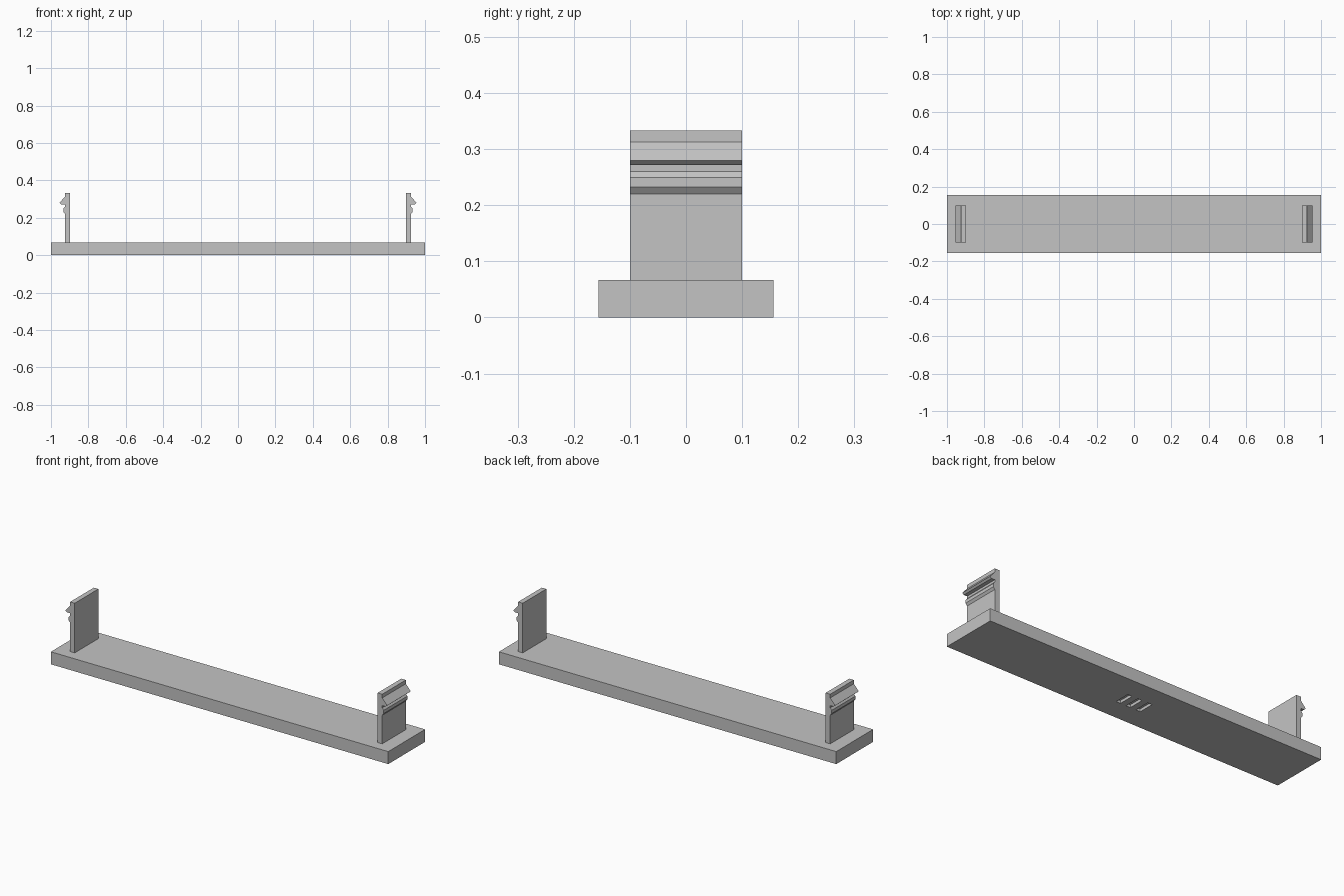
import bpy, bmesh

if "Cube" in bpy.data.objects:
    bpy.data.objects.remove(bpy.data.objects["Cube"])

grey = bpy.data.materials.new("light grey plastic")
grey.diffuse_color = (0.55, 0.55, 0.55, 1)
grey.use_nodes = True
grey.node_tree.nodes["Principled BSDF"].inputs["Base Color"].default_value = grey.diffuse_color


def box(name, x0, x1, y0, y1, z0, z1):
    return extrude_profile(name, [(x0, z0), (x1, z0), (x1, z1), (x0, z1)], y0, y1)


def extrude_profile(name, pts, y0, y1):
    """Extrude an x/z outline along y."""
    bm = bmesh.new()
    face = bm.faces.new([bm.verts.new((x, y0, z)) for x, z in pts])
    new = bmesh.ops.extrude_face_region(bm, geom=[face])["geom"]
    verts = [v for v in new if isinstance(v, bmesh.types.BMVert)]
    bmesh.ops.translate(bm, verts=verts, vec=(0, y1 - y0, 0))
    bmesh.ops.recalc_face_normals(bm, faces=bm.faces)
    mesh = bpy.data.meshes.new(name)
    bm.to_mesh(mesh)
    bm.free()
    mesh.materials.append(grey)
    ob = bpy.data.objects.new(name, mesh)
    bpy.context.collection.objects.link(ob)
    return ob


# Base plate
base = box("base_plate", -1, 1, -0.156, 0.156, 0, 0.067)

# Three shallow slots in the underside
for i in (-1, 0, 1):
    x = i * 0.06
    slot = box("slot_cutter", x - 0.013, x + 0.013, -0.042, 0.042, -0.02, 0.015)
    slot.hide_render = True
    slot.hide_viewport = True
    cut = base.modifiers.new("slot", "BOOLEAN")
    cut.operation = "DIFFERENCE"
    cut.solver = "EXACT"
    cut.object = slot

# Snap clips: upright with an outward hook and a small ridge below it
clip = extrude_profile("snap_clips", [
    (0.898, 0.067), (0.925, 0.067), (0.925, 0.220),
    (0.934, 0.232), (0.934, 0.249), (0.925, 0.260),   # ridge
    (0.925, 0.272), (0.945, 0.272), (0.954, 0.280),   # hook
    (0.925, 0.313), (0.925, 0.333), (0.898, 0.333)], -0.1, 0.1)
mirror = clip.modifiers.new("mirror", "MIRROR")
mirror.use_axis = (True, False, False)
